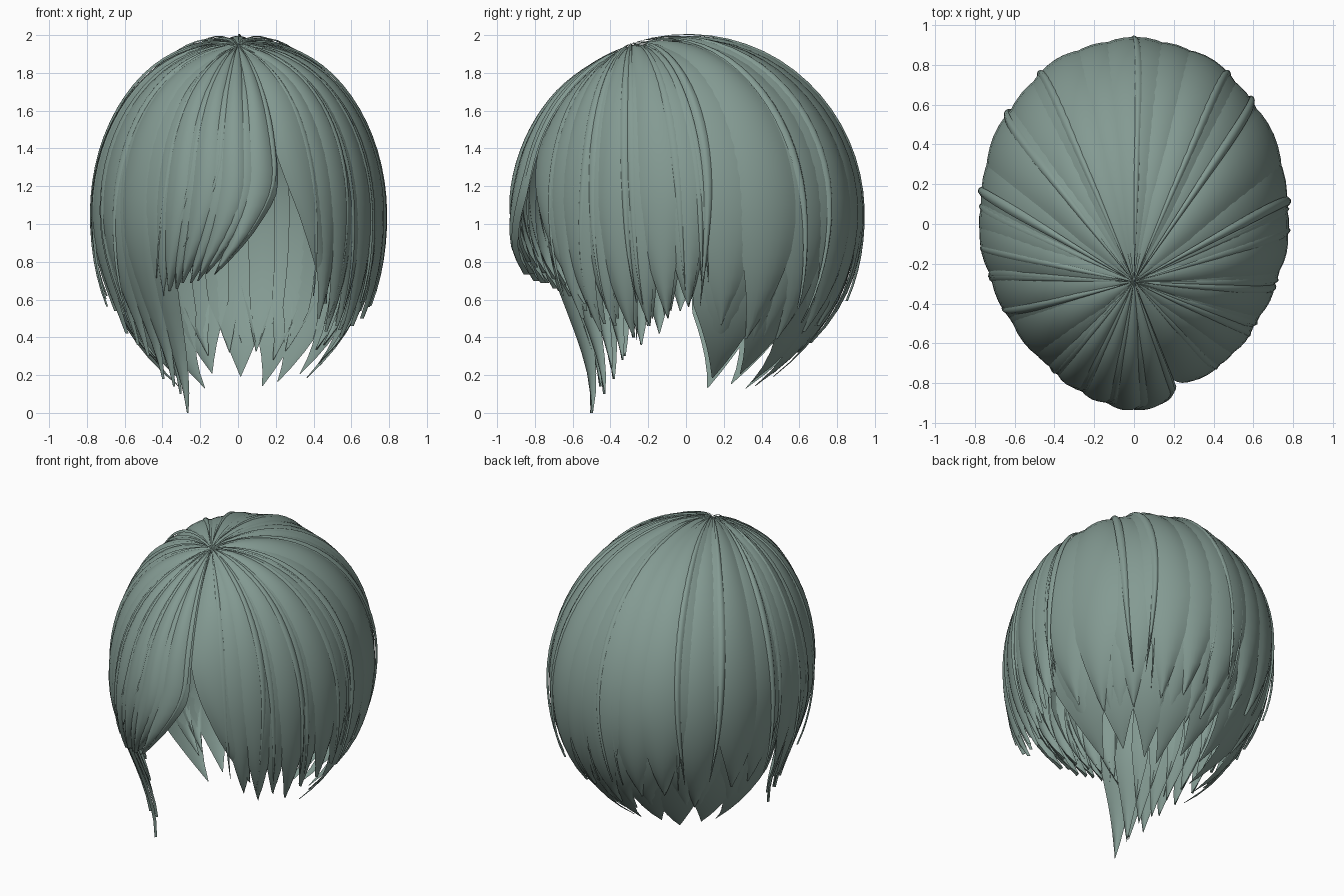
import bpy, bmesh, random
from math import sin, cos, pi, radians, sqrt

random.seed(4)
cube = bpy.data.objects.get("Cube")
if cube:
    bpy.data.objects.remove(cube)

# One hair colour
hair = bpy.data.materials.new("grey_green_hair")
hair.use_nodes = True
COLOUR = (0.23, 0.325, 0.29, 1)
hair.diffuse_color = COLOUR
bsdf = next(n for n in hair.node_tree.nodes if n.type == 'BSDF_PRINCIPLED')
bsdf.inputs["Base Color"].default_value = COLOUR
bsdf.inputs["Roughness"].default_value = 0.7

# Head ellipsoid and the crown point from which all the hair flows
A, B, H, ZC = 0.775, 0.925, 0.94, 1.05
CROWN = -0.31


def flow(az, arc, tuck, lift, hang):
    """Point on the head: from crown to rim, then down below the rim."""
    ex, ey = cos(radians(az)), sin(radians(az))
    # The temples are flatter and the back corners fuller than an ellipse
    corner = abs(2 * ex * ey) * (0.015 if ey > 0 else -0.055)
    if arc < pi / 2:
        k = sin(arc)
        x, y = ex * k, CROWN + (ey - CROWN) * k
        z = sqrt(max(0, 1 - x * x - y * y)) * lift
        corner *= k * k
    else:
        d = arc - pi / 2
        z = -d
        # Hanging locks level out; the others follow the head inward
        inward = sin(d * 1.42) ** 2 if hang else 0.5 * d ** 2 + 0.3 * d ** 4
        x, y = ex * (1 - tuck * inward), ey * (1 - tuck * inward)
    girth = lift * (1 + corner)
    return A * x * girth, B * y * girth, ZC + H * z


def lock(bm, az, half, tip, sweep=0, tuck=0.9, lift=1.0, bulge=0.018,
         taper=0.35, bend=0.4, hang=False, rows=24, cols=6):
    """Tapered ribbon with a rounded section, ending in a point."""
    length = pi / 2 + (ZC - tip) / H
    grid = []
    for i in range(rows + 1):
        t = 0.003 + 0.997 * i / rows
        arc = t * length
        width = half * max(0.02, min(1, (1 - t) / taper) ** 0.75)
        mid = az + sweep * max(0, (t - bend) / (1 - bend)) ** 2
        row = []
        for j in range(cols + 1):
            u = 2 * j / cols - 1
            puff = bulge * (0.9 - 1.5 * u * u) * min(1, arc * 1.5)
            row.append(bm.verts.new(flow(mid + u * width, arc, tuck, lift + puff, hang)))
        grid.append(row)
    for r0, r1 in zip(grid, grid[1:]):
        for j in range(cols):
            bm.faces.new((r0[j], r1[j], r1[j + 1], r0[j + 1])).smooth = True


def tress(bm, az, half, tip, strand=True, **kw):
    """A broad lock with a thin loose strand along one edge."""
    lock(bm, az, half, tip, **kw)
    if strand:
        kw.update(lift=kw.get("lift", 1) + 0.01, bulge=0.008, taper=0.5)
        side = random.choice((-0.75, 0.75))
        lock(bm, az + side * half, 1.6, tip + random.uniform(0.06, 0.2), cols=2, **kw)


def part(name, build):
    bm = bmesh.new()
    build(bm)
    mesh = bpy.data.meshes.new(name)
    bm.to_mesh(mesh)
    bm.free()
    mesh.materials.append(hair)
    bpy.context.collection.objects.link(bpy.data.objects.new(name, mesh))


def jitter(amount):
    return random.uniform(-amount, amount)


# Fringe: narrow ridged locks sweeping toward the right
def fringe(bm):
    n = 8
    for i in range(n):
        k = i / (n - 1)
        tress(bm, -122 + 42 * k, 7.5, 0.63 + 0.11 * k + jitter(0.02),
              sweep=-5 - 15 * k, tuck=0.95, bulge=0.026, taper=0.24,
              bend=0.66, lift=0.985 + 0.012 * (i % 2))
    # Inner fringe fills the gaps between the front locks
    for i in range(5):
        lock(bm, -120 + 9 * i, 8, 0.68 + 0.03 * i, sweep=-5 - 3 * i,
             bend=0.66, taper=0.25, lift=0.965)


# Right side: long pointed locks that shorten toward the ear
def right_side(bm):
    tips = (0.0, 0.14, 0.18, 0.3, 0.36, 0.42, 0.54)
    for i, tip in enumerate(tips):
        az = -131 - 8.2 * i
        tress(bm, az, 10.5, tip, strand=i > 1, sweep=8.5 - i, tuck=0.32, hang=True,
              taper=0.32, lift=0.99 + 0.012 * (i % 2))
        lock(bm, az - 4, 8, tip + 0.1, sweep=5, tuck=0.34, hang=True,
             taper=0.28, lift=0.968)


# Left side: front lock frames the face opening, the rest cover the temple
def left_side(bm):
    tress(bm, -60, 13, 0.58, sweep=16, tuck=0.75, taper=0.46, bend=0.48, lift=0.985)
    lock(bm, -55, 9, 0.62, sweep=10, tuck=0.75, taper=0.4, bend=0.5, lift=0.97)
    tips = (0.5, 0.43, 0.46, 0.4, 0.46, 0.5, 0.56)
    for i, tip in enumerate(tips):
        az = -50 + 8 * i
        tress(bm, az, 9, tip, sweep=3, tuck=0.68, bulge=0.02, taper=0.32,
              lift=0.99 + 0.012 * (i % 2))
        lock(bm, az + 4, 7, tip + 0.04, tuck=0.75, taper=0.28, lift=0.968)


# Back outer layer: broad smooth locks
def back_outer(bm):
    for i in range(11):
        az = 13 + 154 * i / 10
        tress(bm, az, 12, 0.44 + jitter(0.08), sweep=jitter(4), strand=i % 2 == 0,
              tuck=0.85, bulge=0.016, taper=0.3, lift=0.99 + 0.012 * (i % 2))


# Back middle layer: shorter ragged points
def back_middle(bm):
    for i in range(12):
        lock(bm, 14 + 152 * i / 11, 10, 0.31 + jitter(0.07), sweep=jitter(6),
             tuck=0.83, lift=0.972, bulge=0.014, taper=0.22)


# Nape: inner layer of wide locks seen through the face opening
def nape(bm):
    for i in range(9):
        lock(bm, 17 + 146 * i / 8, 15, 0.16 + jitter(0.05), sweep=jitter(5),
             tuck=0.76, lift=0.95, bulge=0.008, taper=0.17, rows=30)


# Loose strands lying just outside the main shape
def loose_strands(bm):
    for az in (-172, -150, -38, -22, 8, 40, 55, 88, 125, 146, 170):
        lock(bm, az, 2.2, 0.58 + jitter(0.08), sweep=jitter(6), tuck=0.7,
             lift=1.014, bulge=0.01, taper=0.6, cols=4)


for name, build in (("fringe", fringe), ("right_side_locks", right_side),
                    ("left_side_locks", left_side), ("back_outer_locks", back_outer),
                    ("back_middle_locks", back_middle), ("nape_locks", nape),
                    ("loose_strands", loose_strands)):
    part(name, build)
